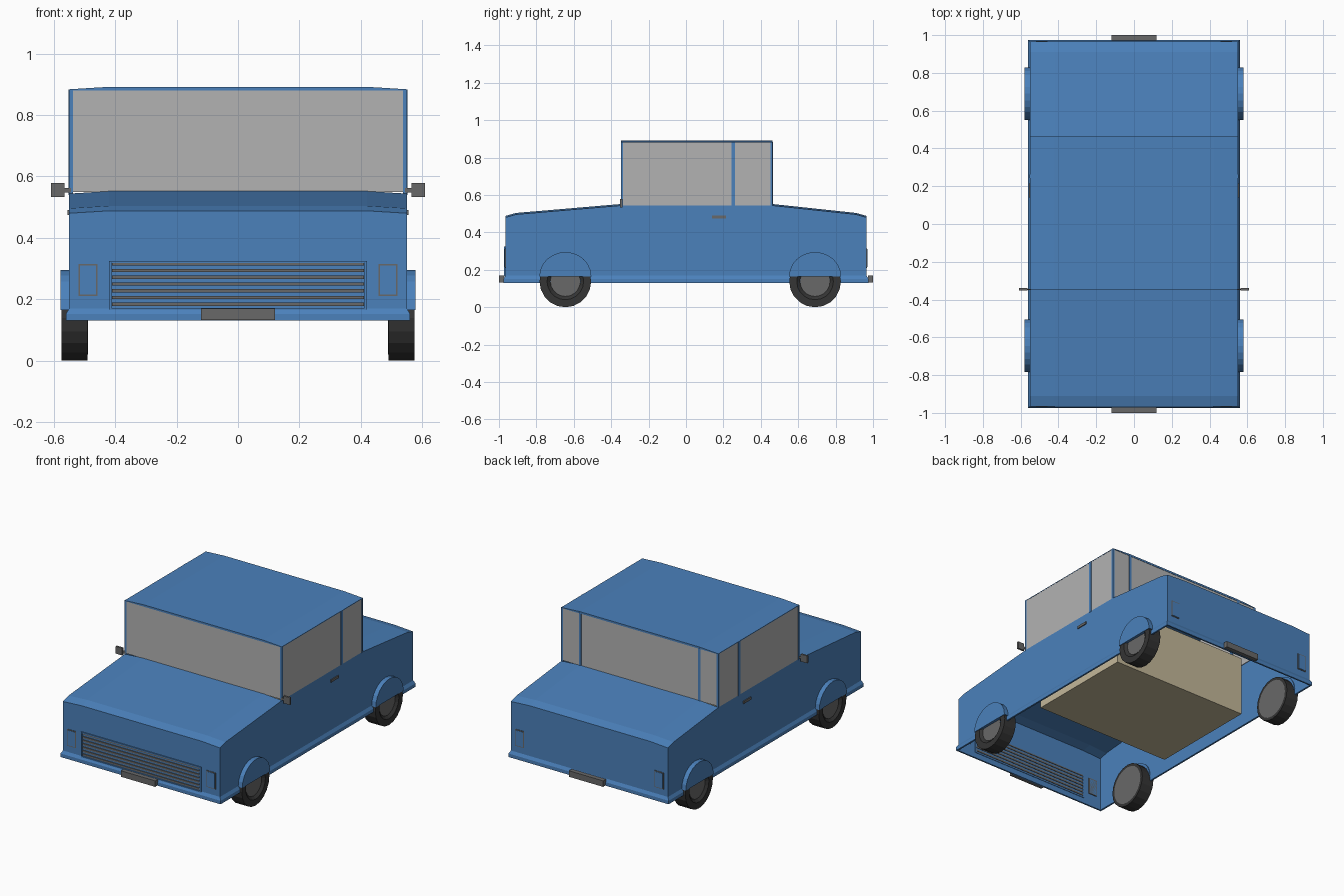
import bpy, bmesh, math

if "Cube" in bpy.data.objects:
    bpy.data.objects.remove(bpy.data.objects["Cube"])


def material(name, rgb):
    m = bpy.data.materials.new(name)
    m.diffuse_color = (*rgb, 1)
    m.use_nodes = True
    m.node_tree.nodes["Principled BSDF"].inputs["Base Color"].default_value = m.diffuse_color
    return m


BLUE = material("blue_paint", (0.07, 0.22, 0.50))
DARK = material("tyre_rubber", (0.035, 0.035, 0.035))
TRIM = material("dark_grey_trim", (0.14, 0.14, 0.14))
GLASS = material("grey_glass", (0.45, 0.45, 0.45))
TAN = material("tan_lining", (0.55, 0.48, 0.32))


def loft(name, rings, mat, caps=(), ring_closed=True, wrap=False, skip=()):
    """Bridge point rings into one mesh; caps lists the ring indices to fill."""
    bm = bmesh.new()
    vs = [[bm.verts.new(p) for p in r] for r in rings]
    n = len(rings[0])
    for i in range(len(rings) if wrap else len(rings) - 1):
        if i in skip:
            continue
        a, b = vs[i], vs[(i + 1) % len(vs)]
        for j in range(n if ring_closed else n - 1):
            k = (j + 1) % n
            bm.faces.new((a[j], a[k], b[k], b[j]))
    for c in caps:
        bm.faces.new(vs[c])
    bmesh.ops.recalc_face_normals(bm, faces=bm.faces)
    me = bpy.data.meshes.new(name)
    bm.to_mesh(me)
    bm.free()
    me.materials.append(mat)
    ob = bpy.data.objects.new(name, me)
    bpy.context.collection.objects.link(ob)
    return ob


def rect(hx, y0, y1, z, cx=0):
    return [(cx - hx, y0, z), (cx + hx, y0, z), (cx + hx, y1, z), (cx - hx, y1, z)]


def box(name, x0, x1, y0, y1, z0, z1, mat):
    hx, cx = abs(x1 - x0) / 2, (x0 + x1) / 2
    return loft(name, [rect(hx, y0, y1, z0, cx), rect(hx, y0, y1, z1, cx)], mat, (0, 1))


def circle(x, y, z, r, n=20):
    return [(x, y + r * math.cos(2 * math.pi * i / n), z + r * math.sin(2 * math.pi * i / n))
            for i in range(n)]


def section(y, z, zb, w=0.55, drop=0.008):
    return [(-w, y, zb), (-w, y, z - drop), (-0.42, y, z),
            (0.42, y, z), (w, y, z - drop), (w, y, zb)]


# Body shell, open underneath; the sides under the cabin are separate panels
stations = [(-0.965, 0.488), (-0.91, 0.504), (-0.345, 0.552),
            (0.46, 0.552), (0.91, 0.504), (0.965, 0.488)]
loft("body_shell", [section(y, z, 0.13) for y, z in stations], BLUE,
     (0, 5), ring_closed=False, skip=(2,))
for s in (-1, 1):
    x = s * 0.55
    loft("door_panel", [[(x, -0.345, 0.13), (x, 0.46, 0.13)],
                        [(x, -0.345, 0.544), (x, 0.46, 0.544)]], BLUE, ring_closed=False)

# Sill strip around the bottom edge
loft("sill_trim", [rect(0.55, -0.965, 0.965, 0.17), rect(0.561, -0.975, 0.975, 0.152),
                   rect(0.561, -0.975, 0.975, 0.13), rect(0.55, -0.965, 0.965, 0.13)], BLUE)

# Roof
loft("roof", [section(y, 0.892, 0.88) for y in (-0.348, 0.463)], BLUE, (0, 1))

# Glass
box("windshield", -0.54, 0.54, -0.346, -0.342, 0.55, 0.884, GLASS)
box("rear_window", -0.54, 0.54, 0.457, 0.461, 0.55, 0.884, GLASS)
for s in (-1, 1):
    box("side_window", s * 0.545, s * 0.549, -0.338, 0.455, 0.542, 0.884, GLASS)
    # Pillars
    for y in (-0.348, 0.451):
        box("corner_pillar", s * 0.538, s * 0.551, y, y + 0.012, 0.54, 0.884, BLUE)
    box("door_pillar", s * 0.54, s * 0.552, 0.243, 0.263, 0.54, 0.884, BLUE)
    box("rear_pillar", s * 0.41, s * 0.426, 0.455, 0.464, 0.545, 0.884, BLUE)

# Interior tub
loft("interior_tub", [rect(0.48, -0.29, 0.42, 0.15), rect(0.48, -0.29, 0.42, 0.53)], TAN, (0,))

# Grille: frame and slats
for z in (0.165, 0.318):
    box("grille_rail", -0.42, 0.42, -0.972, -0.962, z, z + 0.007, BLUE)
for s in (-1, 1):
    box("grille_post", s * 0.412, s * 0.42, -0.972, -0.962, 0.165, 0.325, BLUE)
for i in range(7):
    z = 0.178 + i * 0.022
    box("grille_slat", -0.411, 0.411, -0.970, -0.962, z, z + 0.011, TRIM)

# Lamps and number plates at both ends
for end, lamp in ((-1, "headlight"), (1, "tail_light")):
    y0, y1, y2 = end * 0.96, end * 0.968, end * 0.970
    for s in (-1, 1):
        box(lamp + "_frame", s * 0.458, s * 0.52, min(y0, y1), max(y0, y1), 0.21, 0.315, TRIM)
        box(lamp, s * 0.463, s * 0.515, min(y0, y2), max(y0, y2), 0.215, 0.31, BLUE)
    ys = sorted((end * 0.972, end * 1.0))
    box("bumper_plate", -0.12, 0.12, *ys, 0.132, 0.17, TRIM)

# Mirrors and door handles
for s in (-1, 1):
    box("mirror_stalk", s * 0.545, s * 0.575, -0.349, -0.343, 0.548, 0.562, TRIM)
    box("mirror", s * 0.565, s * 0.61, -0.352, -0.340, 0.533, 0.579, TRIM)
    box("door_handle", s * 0.548, s * 0.556, 0.14, 0.215, 0.474, 0.49, TRIM)

# Wheels and arches
for s in (-1, 1):
    for y in (-0.645, 0.69):
        c = 0.138
        tyre = [(0.56, 0.08), (0.575, 0.098), (0.575, 0.138), (0.49, 0.138), (0.49, 0.118), (0.51, 0.08)]
        loft("tyre", [circle(s * x, y, c, r) for x, r in tyre], DARK, wrap=True)
        hub = [(0.489, 0.12), (0.505, 0.08), (0.562, 0.08)]
        loft("wheel_hub", [circle(s * x, y, c, r) for x, r in hub], TRIM, (0, 2))
        arch = [[(s * x, y + 0.139 * math.cos(math.pi * i / 12),
                  0.165 + 0.13 * math.sin(math.pi * i / 12)) for i in range(13)]
                for x in (0.545, 0.579)]
        loft("wheel_arch", arch, BLUE, (0, 1))
